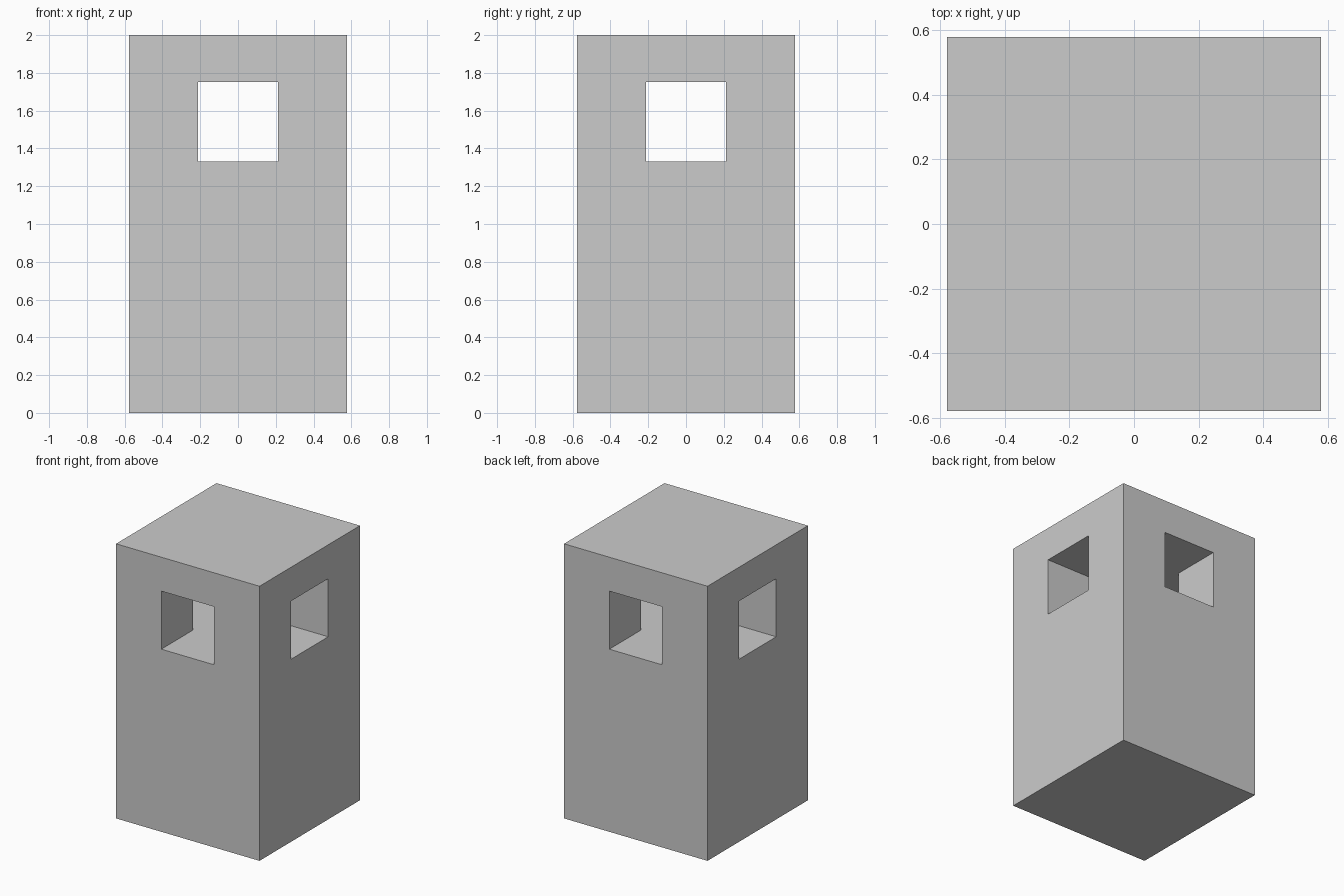
import bpy
import bmesh

if "Cube" in bpy.data.objects:
    bpy.data.objects.remove(bpy.data.objects["Cube"])

HALF = 0.578                 # half width of the tower
HEIGHT = 2.0
HOLE = 0.213                 # half width of the window openings
SILL, LINTEL = 1.33, 1.753   # bottom and top of the openings
REACH = 0.8                  # cutter arm length, beyond the walls


def prism(name, outline, z0, z1):
    """Extrude a closed plan outline from z0 up to z1."""
    bm = bmesh.new()
    base = bm.faces.new([bm.verts.new((x, y, z0)) for x, y in outline])
    top = bmesh.ops.extrude_face_region(bm, geom=[base], use_keep_orig=True)["geom"]
    verts = [v for v in top if isinstance(v, bmesh.types.BMVert)]
    bmesh.ops.translate(bm, verts=verts, vec=(0, 0, z1 - z0))
    bmesh.ops.recalc_face_normals(bm, faces=bm.faces)
    mesh = bpy.data.meshes.new(name)
    bm.to_mesh(mesh)
    bm.free()
    obj = bpy.data.objects.new(name, mesh)
    bpy.context.collection.objects.link(obj)
    return obj


# Square tower block
tower = prism("tower_block",
              [(-HALF, -HALF), (HALF, -HALF), (HALF, HALF), (-HALF, HALF)],
              0, HEIGHT)

# Plus-shaped cutter: two crossing window tunnels, one quarter rotated four times
cross = []
quarter = [(REACH, -HOLE), (REACH, HOLE), (HOLE, HOLE)]
for _ in range(4):
    cross += quarter
    quarter = [(-y, x) for x, y in quarter]
cutter = prism("window_cutter", cross, SILL, LINTEL)
cutter.hide_render = True

# Cut the windows through all four walls
cut = tower.modifiers.new("windows", 'BOOLEAN')
cut.operation = 'DIFFERENCE'
cut.solver = 'EXACT'
cut.object = cutter
bpy.context.view_layer.objects.active = tower
tower.select_set(True)
bpy.ops.object.modifier_apply(modifier=cut.name)
bpy.data.objects.remove(cutter)
